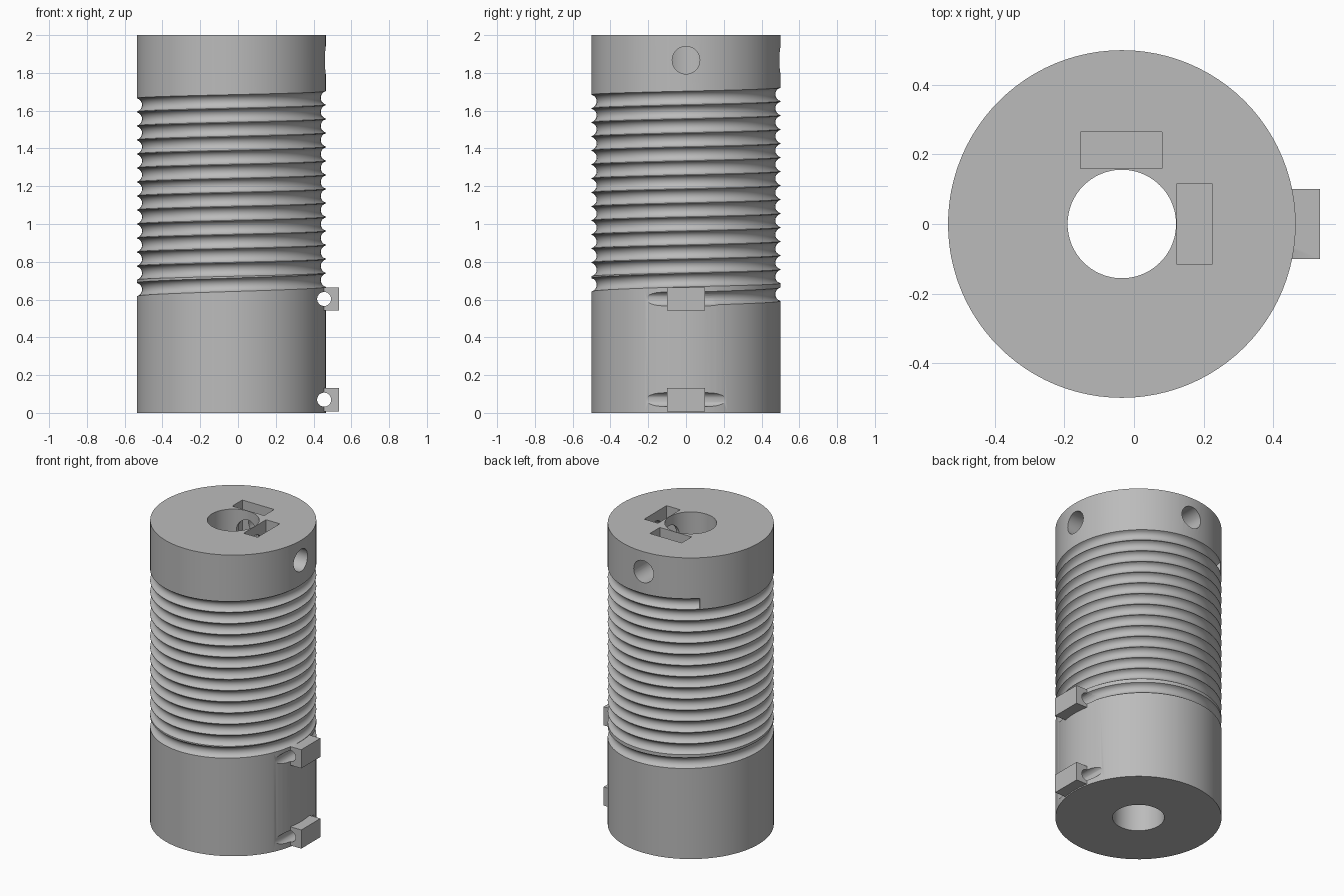
import bpy, bmesh, math
from mathutils import Matrix

cube = bpy.data.objects.get("Cube")
if cube:
    bpy.data.objects.remove(cube, do_unlink=True)

AXIS_X = -0.035          # drum axis
R, BORE, H = 0.5, 0.156, 2.0
N = 96                   # columns per turn
TURNS = 14.36
CORD, CORD_R = 0.037, 0.51   # groove section radius and its distance from the axis
M = 8                    # segments across the groove

grey = bpy.data.materials.new("plain grey")
grey.use_nodes = True
colour = (0.5, 0.5, 0.5, 1)
grey.diffuse_color = colour
grey.node_tree.nodes["Principled BSDF"].inputs["Base Color"].default_value = colour


def make_object(name, bm):
    bmesh.ops.recalc_face_normals(bm, faces=bm.faces)
    mesh = bpy.data.meshes.new(name)
    bm.to_mesh(mesh)
    bm.free()
    mesh.materials.append(grey)
    obj = bpy.data.objects.new(name, mesh)
    bpy.context.collection.objects.link(obj)
    return obj


def box(name, x, y, z):
    bm = bmesh.new()
    bmesh.ops.create_cube(bm, size=1)
    for v in bm.verts:
        v.co = [lo + (c + 0.5) * (hi - lo) for c, (lo, hi) in zip(v.co, (x, y, z))]
    return make_object(name, bm)


def rod(name, radius, length, centre, axis):
    turn = Matrix.Rotation(math.pi / 2, 4, 'Y' if axis == 'X' else 'X')
    bm = bmesh.new()
    bmesh.ops.create_cone(bm, cap_ends=True, segments=40, radius1=radius, radius2=radius,
                          depth=length, matrix=Matrix.Translation(centre) @ turn)
    return make_object(name, bm)


def combine(target, tool, operation):
    mod = target.modifiers.new(tool.name, 'BOOLEAN')
    mod.operation, mod.solver, mod.object = operation, 'EXACT', tool
    bpy.context.view_layer.objects.active = target
    bpy.ops.object.modifier_apply(modifier=mod.name)
    bpy.data.objects.remove(tool, do_unlink=True)


# Drum with a helical cord groove: one spiral strip, ridges between its turns
def groove_height(t):
    return 0.603 + 0.1 * t if t < 1 else 0.703 + 0.0742 * (t - 1)


bm = bmesh.new()


def point(i, radius, z):
    a = 2 * math.pi * (i % N) / N
    return bm.verts.new((AXIS_X + radius * math.cos(a), radius * math.sin(a), z))


last = round(TURNS * N)
reach = math.acos((CORD_R - R) / CORD)
groove = []
for i in range(last + 1):
    z = groove_height(i / N)
    row = []
    for j in range(M + 1):
        a = reach * (2 * j / M - 1)
        radius = R if j in (0, M) else CORD_R - CORD * math.cos(a)
        row.append(point(i, radius, z + CORD * math.sin(a)))
    groove.append(row)

bottom, top, bore_bottom, bore_top = (
    [point(i, r, z) for i in range(N)] for r, z in ((R, 0), (R, H), (BORE, 0), (BORE, H)))

for i in range(last):
    for j in range(M):
        bm.faces.new((groove[i][j], groove[i + 1][j], groove[i + 1][j + 1], groove[i][j + 1]))
for i in range(last - N):
    bm.faces.new((groove[i][M], groove[i + 1][M], groove[i + N + 1][0], groove[i + N][0]))
bm.faces.new(groove[0])
bm.faces.new(groove[last])

for i in range(N):
    k = (i + 1) % N
    # Lower and upper plain walls, closing around the two groove ends
    lower = [bottom[i], bottom[k], groove[i + 1][0], groove[i][0]]
    if i == N - 1:
        lower[2:2] = [groove[0][0], groove[0][M]]
    bm.faces.new(lower)
    s = last - N + i
    upper = [groove[s][M], groove[s + 1][M], top[(s + 1) % N], top[s % N]]
    if i == 0:
        upper += [groove[last][M], groove[last][0]]
    bm.faces.new(upper)
    # End rings and bore
    bm.faces.new((top[i], top[k], bore_top[k], bore_top[i]))
    bm.faces.new((bottom[i], bottom[k], bore_bottom[k], bore_bottom[i]))
    bm.faces.new((bore_bottom[i], bore_bottom[k], bore_top[k], bore_top[i]))

drum = make_object("grooved_drum", bm)

# Cord anchor blocks, each with a cord hole running along y
for z in (0.07, 0.603):
    combine(drum, box("anchor_block", (0.40, 0.535), (-0.1, 0.1), (z - 0.062, z + 0.062)), 'UNION')
for z in (0.07, 0.603):
    combine(drum, rod("cord_hole", CORD, 0.7, (0.456, 0, z), 'Y'), 'DIFFERENCE')

# Clamping screw holes and nut pockets in the top collar
screw_z = 1.867
combine(drum, rod("side_screw_hole", 0.073, 0.6, (AXIS_X + 0.3, 0, screw_z), 'X'), 'DIFFERENCE')
combine(drum, rod("back_screw_hole", 0.073, 0.6, (AXIS_X, 0.3, screw_z), 'Y'), 'DIFFERENCE')
depth = (1.75, 2.1)
combine(drum, box("side_nut_pocket", (0.124, 0.225), (-0.117, 0.117), depth), 'DIFFERENCE')
combine(drum, box("back_nut_pocket", (-0.154, 0.08), (0.16, 0.265), depth), 'DIFFERENCE')

bpy.ops.object.select_all(action='DESELECT')
drum.select_set(True)
bpy.context.view_layer.objects.active = drum
bpy.ops.object.shade_smooth_by_angle(angle=math.radians(30))
